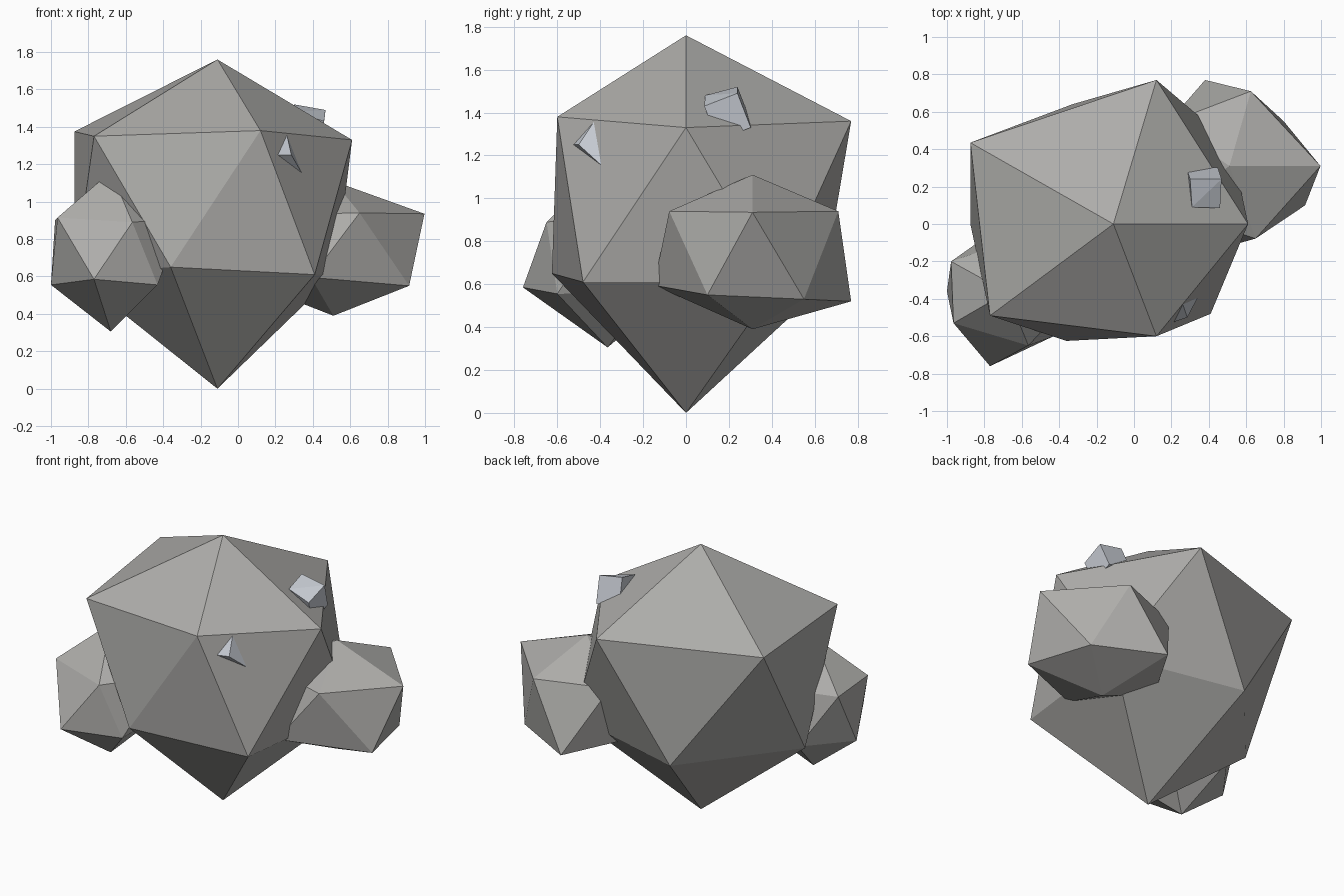
import bpy, bmesh, math
from mathutils import Vector

if "Cube" in bpy.data.objects:
    bpy.data.objects.remove(bpy.data.objects["Cube"])


def material(name, rgb):
    m = bpy.data.materials.new(name)
    m.diffuse_color = (*rgb, 1)
    m.use_nodes = True
    m.node_tree.nodes["Principled BSDF"].inputs["Base Color"].default_value = m.diffuse_color
    return m


stone = material("stone", (0.42, 0.415, 0.40))
ore = material("ore", (0.56, 0.59, 0.64))


def rock(name, x, y, bottom, top, upper, lower):
    """Twenty-sided stone; rings run anticlockwise from +x."""
    bpy.ops.mesh.primitive_ico_sphere_add(subdivisions=1, radius=1)
    ob = bpy.context.object
    ob.name = name
    for v in ob.data.vertices:
        if abs(v.co.z) > 0.9:
            v.co = (x, y, top if v.co.z > 0 else bottom)
        else:
            a = (math.degrees(math.atan2(v.co.y, v.co.x)) + 18) % 360
            v.co = (upper if v.co.z > 0 else lower)[int(a // 72)]
    ob.data.materials.append(stone)
    return ob


def shard(name, points):
    """Faceted chip from the convex hull of its corners."""
    bm = bmesh.new()
    for p in points:
        bm.verts.new(p)
    bmesh.ops.convex_hull(bm, input=bm.verts[:])
    bmesh.ops.dissolve_limit(bm, angle_limit=math.radians(6),
                             verts=bm.verts[:], edges=bm.edges[:])
    bmesh.ops.recalc_face_normals(bm, faces=bm.faces[:])
    me = bpy.data.meshes.new(name)
    bm.to_mesh(me)
    bm.free()
    ob = bpy.data.objects.new(name, me)
    bpy.context.collection.objects.link(ob)
    me.materials.append(ore)
    return ob


# Main boulder
rock("main_boulder", -0.11, 0, 0, 1.76,
     [(0.61, 0, 1.33), (0.12, 0.77, 1.36), (-0.875, 0.435, 1.375),
      (-0.77, -0.49, 1.35), (0.12, -0.60, 1.38)],
     [(0.52, 0.43, 0.61), (-0.33, 0.64, 0.59), (-0.875, 0, 0.61),
      (-0.36, -0.625, 0.65), (0.41, -0.48, 0.61)])

# Side stones, front left and back right
rock("left_stone", -0.68, -0.365, 0.305, 1.16,
     [(-0.30, -0.365, 0.91), (-0.57, -0.06, 0.91), (-0.978, -0.2, 0.90),
      (-0.965, -0.53, 0.915), (-0.565, -0.65, 0.89)],
     [(-0.43, -0.18, 0.56), (-0.78, -0.06, 0.57), (-1.0, -0.36, 0.555),
      (-0.77, -0.76, 0.585), (-0.43, -0.6, 0.555)])
rock("right_stone", 0.51, 0.31, 0.39, 1.11,
     [(0.997, 0.31, 0.935), (0.625, 0.71, 0.94), (0.18, 0.54, 0.93),
      (0.18, 0.08, 0.93), (0.65, -0.078, 0.94)],
     [(0.80, 0.55, 0.53), (0.38, 0.77, 0.52), (0.1, 0.31, 0.55),
      (0.39, -0.15, 0.595), (0.915, 0.1, 0.55)])

# Blocky chip: skewed box sunk into the upper right edge
cap = [Vector(p) for p in [(0.30, 0.24, 1.52), (0.468, 0.24, 1.49),
                           (0.46, 0.085, 1.43), (0.31, 0.09, 1.48)]]
sink = Vector((-0.02, 0.062, -0.16))
shard("upper_chip", cap + [p + sink for p in cap])

# Pointed chip: pyramid with its base buried in the front right face
apex = Vector((0.285, -0.50, 1.25))
base = [(0.265, -0.44, 1.34), (0.225, -0.52, 1.25),
        (0.34, -0.395, 1.155), (0.325, -0.395, 1.185)]
shard("front_chip", [apex] + [apex + (Vector(p) - apex) * 1.3 for p in base])
